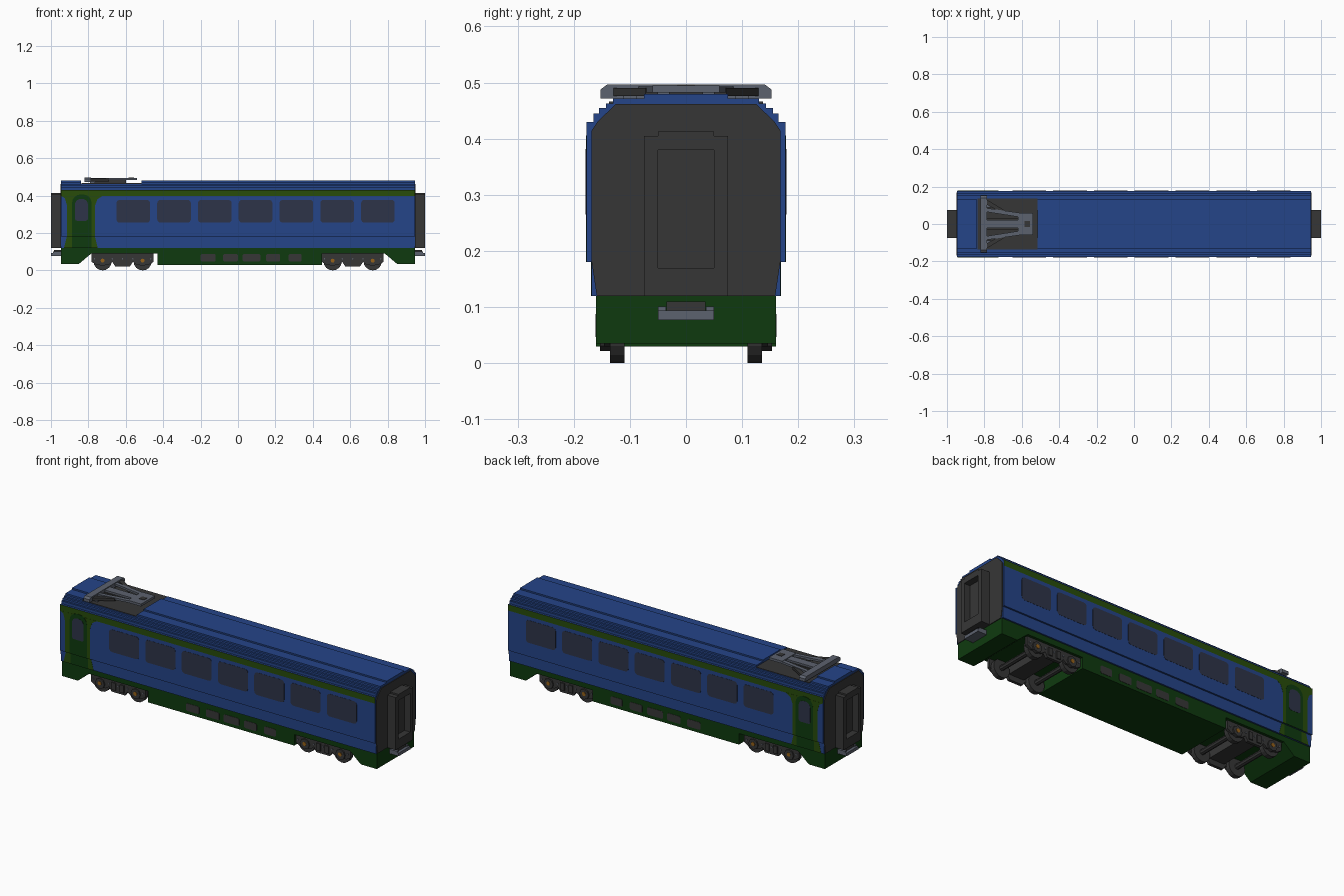
import bpy, bmesh, math
from mathutils import Matrix

cube = bpy.data.objects.get("Cube")
if cube:
    bpy.data.objects.remove(cube, do_unlink=True)


def material(name, rgb):
    m = bpy.data.materials.new(name)
    m.use_nodes = True
    m.diffuse_color = (*rgb, 1)
    bsdf = m.node_tree.nodes["Principled BSDF"]
    bsdf.inputs["Base Color"].default_value = (*rgb, 1)
    bsdf.inputs["Roughness"].default_value = 0.7
    return m


BLUE = material("body blue", (0.018, 0.058, 0.246))
GREEN = material("dark green", (0.0045, 0.042, 0.0045))
OLIVE = material("olive green", (0.021, 0.072, 0.003))
CHARCOAL = material("charcoal", (0.037, 0.037, 0.037))
GLASS = material("window glass", (0.027, 0.034, 0.065))
STEEL = material("steel grey", (0.107, 0.122, 0.156))
GOLD = material("brass", (0.3, 0.12, 0.01))


def finish(name, bm, *mats):
    bmesh.ops.recalc_face_normals(bm, faces=bm.faces)
    me = bpy.data.meshes.new(name)
    bm.to_mesh(me)
    bm.free()
    for m in mats:
        me.materials.append(m)
    ob = bpy.data.objects.new(name, me)
    bpy.context.collection.objects.link(ob)
    return ob


def prism(name, pts, axis, lo, hi, *mats, rule=None):
    """Extrude a 2D outline along an axis; outline uses the other two axes."""
    place = {"x": lambda a, b, t: (t, a, b),
             "y": lambda a, b, t: (a, t, b),
             "z": lambda a, b, t: (a, b, t)}[axis]
    bm = bmesh.new()
    r1 = [bm.verts.new(place(a, b, lo)) for a, b in pts]
    r2 = [bm.verts.new(place(a, b, hi)) for a, b in pts]
    n = len(pts)
    bm.faces.new(r1)
    bm.faces.new(r2)
    for i in range(n):
        j = (i + 1) % n
        bm.faces.new((r1[i], r1[j], r2[j], r2[i]))
    bmesh.ops.recalc_face_normals(bm, faces=bm.faces)
    if rule:
        for f in bm.faces:
            f.material_index = rule(f)
    return finish(name, bm, *mats)


def box(name, x0, x1, y0, y1, z0, z1, mat):
    return prism(name, [(x0, y0), (x1, y0), (x1, y1), (x0, y1)], "z", z0, z1, mat)


def cylinder(name, x, y, z, r, depth, mat, sides=16):
    bm = bmesh.new()
    bmesh.ops.create_cone(bm, cap_ends=True, segments=sides, radius1=r, radius2=r, depth=depth,
                          matrix=Matrix.Translation((x, y, z)) @ Matrix.Rotation(math.pi / 2, 4, "X"))
    return finish(name, bm, mat)


def rounded(x0, x1, z0, z1, rb, rt, steps=4):
    """Rectangle outline with separate bottom and top corner radii."""
    pts = []
    for cx, cz, r, a in ((x1 - rb, z0 + rb, rb, -90), (x1 - rt, z1 - rt, rt, 0),
                         (x0 + rt, z1 - rt, rt, 90), (x0 + rb, z0 + rb, rb, 180)):
        for k in range(steps + 1 if r else 1):
            t = math.radians(a + 90 * k / steps)
            pts.append((cx + r * math.cos(t), cz + r * math.sin(t)))
    return pts


def both(half):
    """Mirror a half outline across the centre line."""
    return half + [(-y, z) for y, z in reversed(half)]


def plate(name, pts, side, y, out, mat):
    prism(name, pts, "y", side * (y - 0.003), side * (y + out), mat)


# Body shell with stepped roof edge; the top band of each wall is olive
shell = both([(0.168, 0.12), (0.168, 0.18), (0.177, 0.18), (0.177, 0.397), (0.177, 0.43),
              (0.165, 0.43), (0.165, 0.445), (0.155, 0.445), (0.155, 0.455),
              (0.143, 0.455), (0.143, 0.463)])
prism("body_shell", shell, "x", -0.946, 0.946, BLUE, OLIVE,
      rule=lambda f: int(abs(f.normal.y) > 0.9 and 0.397 < f.calc_center_median().z < 0.43))

# Raised roof, interrupted by the pantograph well
roof = both([(0.13, 0.46), (0.13, 0.472), (0.075, 0.472), (0.075, 0.48)])
prism("roof_front", roof, "x", -0.946, -0.84, BLUE)
prism("roof_main", roof, "x", -0.515, 0.946, BLUE)
box("pantograph_well", -0.838, -0.517, -0.137, 0.137, 0.46, 0.466, CHARCOAL)

# Skirt with cutouts over the bogies
prism("skirt", [(-0.946, 0.12), (-0.946, 0.035), (-0.85, 0.035), (-0.785, 0.09), (-0.43, 0.09),
                (-0.43, 0.03), (0.45, 0.03), (0.45, 0.09), (0.785, 0.09), (0.85, 0.035),
                (0.946, 0.035), (0.946, 0.12)], "y", -0.16, 0.16, GREEN)

for s, side in ((-1, "right"), (1, "left")):
    # Passenger windows
    for i in range(7):
        c = -0.56 + 0.218 * i
        plate(f"{side}_window_{i + 1}", rounded(c - 0.09, c + 0.09, 0.255, 0.377, 0.018, 0.018),
              s, 0.177, 0.001, GLASS)
    # Door surround, door and door window
    plate(f"{side}_door_surround", [(-0.945, 0.398), (-0.925, 0.385), (-0.915, 0.35), (-0.915, 0.18),
          (-0.765, 0.18), (-0.765, 0.345), (-0.752, 0.38), (-0.725, 0.398)], s, 0.177, 0.0008, OLIVE)
    plate(f"{side}_door_surround_base", [(-0.915, 0.18), (-0.93, 0.12), (-0.75, 0.12), (-0.765, 0.18)],
          s, 0.168, 0.0008, OLIVE)
    plate(f"{side}_door", rounded(-0.887, -0.783, 0.18, 0.406, 0, 0.045), s, 0.177, 0.0016, GREEN)
    plate(f"{side}_door_base", [(-0.887, 0.12), (-0.783, 0.12), (-0.783, 0.18), (-0.887, 0.18)],
          s, 0.168, 0.0016, GREEN)
    plate(f"{side}_door_window", rounded(-0.872, -0.802, 0.265, 0.382, 0.012, 0.03),
          s, 0.177, 0.0024, GLASS)
    # Skirt vents
    for i, (a, b) in enumerate(((-0.2, -0.12), (-0.08, 0), (0.025, 0.12), (0.15, 0.225), (0.27, 0.34))):
        plate(f"{side}_vent_{i + 1}", rounded(a, b, 0.047, 0.088, 0.006, 0.006, 1), s, 0.16, 0.0015, CHARCOAL)

# End walls, gangways and couplers
end_wall = both([(0.159, 0.12), (0.168, 0.18), (0.168, 0.415), (0.158, 0.43), (0.125, 0.462)])
for e, end in ((-1, "front"), (1, "rear")):
    def ebox(name, x0, x1, y0, y1, z0, z1, mat):
        box(f"{end}_{name}", min(e * x0, e * x1), max(e * x0, e * x1), y0, y1, z0, z1, mat)

    prism(f"{end}_end_wall", end_wall, "x", e * 0.943, e * 0.95, CHARCOAL)
    ebox("gangway_door", 0.945, 0.965, -0.052, 0.052, 0.16, 0.385, CHARCOAL)
    for s in (-1, 1):
        y0, y1 = sorted((s * 0.05, s * 0.075))
        ebox(f"gangway_post_{'left' if s > 0 else 'right'}", 0.945, 1.0, y0, y1, 0.12, 0.405, CHARCOAL)
    ebox("gangway_sill", 0.945, 1.0, -0.05, 0.05, 0.12, 0.17, CHARCOAL)
    ebox("gangway_header", 0.945, 1.0, -0.05, 0.05, 0.38, 0.413, CHARCOAL)
    ebox("coupler", 0.945, 1.0, -0.05, 0.05, 0.077, 0.094, STEEL)
    ebox("coupler_block", 0.945, 0.985, -0.035, 0.035, 0.094, 0.11, CHARCOAL)
    for s in (-1, 1):
        ebox(f"coupler_lug_{'left' if s > 0 else 'right'}", 0.945, 0.99, s * 0.043 - 0.007,
             s * 0.043 + 0.007, 0.094, 0.101, STEEL)

# Bogies
for c, bogie in ((-0.617, "front_bogie"), (0.613, "rear_bogie")):
    box(f"{bogie}_bolster", c - 0.045, c + 0.045, -0.13, 0.13, 0.05, 0.092, CHARCOAL)
    for ax in (-1, 1):
        x = c + ax * 0.107
        pair = f"{bogie}_{'rear' if ax > 0 else 'front'}"
        cylinder(f"{pair}_axle", x, 0, 0.05, 0.014, 0.25, CHARCOAL, 8)
        for s, side in ((-1, "right"), (1, "left")):
            cylinder(f"{pair}_{side}_wheel", x, s * 0.1225, 0.049, 0.049, 0.026, CHARCOAL)
            cylinder(f"{pair}_{side}_axle_box", x, s * 0.144, 0.05, 0.028, 0.018, CHARCOAL, 8)
            cylinder(f"{pair}_{side}_hub", x, s * 0.152, 0.052, 0.011, 0.006, GOLD, 8)
    for s, side in ((-1, "right"), (1, "left")):
        frame = [(-0.165, 0.09), (-0.165, 0.045), (-0.14, 0.03), (-0.075, 0.03), (-0.055, 0.045),
                 (-0.04, 0.022), (0.04, 0.022), (0.055, 0.045), (0.075, 0.03), (0.14, 0.03),
                 (0.165, 0.045), (0.165, 0.09)]
        prism(f"{bogie}_{side}_frame", [(c + x, z) for x, z in frame], "y", s * 0.13, s * 0.146, CHARCOAL)
        for k in (-1, 1):
            box(f"{bogie}_{side}_spring_{k + 2}", c + k * 0.025 - 0.012, c + k * 0.025 + 0.012,
                s * 0.146 - 0.006, s * 0.146 + 0.006, 0.035, 0.075, CHARCOAL)
        for k in (-0.15, -0.055, 0, 0.055, 0.15):
            cylinder(f"{bogie}_{side}_bolt", c + k, s * 0.147, 0.062, 0.004, 0.006, STEEL, 6)

# Folded pantograph
prism("pantograph_head", both([(0.152, 0.472), (0.152, 0.488), (0.14, 0.497)]),
      "x", -0.822, -0.785, STEEL)
box("pantograph_base", -0.79, -0.6, -0.03, 0.03, 0.464, 0.482, CHARCOAL)
box("pantograph_arm", -0.79, -0.56, -0.022, 0.022, 0.482, 0.492, STEEL)
box("pantograph_crossbar", -0.62, -0.54, -0.06, 0.06, 0.482, 0.495, STEEL)
box("pantograph_joint", -0.585, -0.555, -0.015, 0.015, 0.49, 0.497, CHARCOAL)
for s, side in ((-1, "right"), (1, "left")):
    prism(f"pantograph_{side}_rod", [(-0.79, s * 0.065), (-0.79, s * 0.085), (-0.6, s * 0.058),
          (-0.6, s * 0.035)], "z", 0.482, 0.493, STEEL)
    prism(f"pantograph_{side}_horn", [(-0.79, s * 0.105), (-0.79, s * 0.132), (-0.69, s * 0.072),
          (-0.69, s * 0.05)], "z", 0.476, 0.49, CHARCOAL)
    box(f"pantograph_{side}_insulator", -0.79, -0.765, s * 0.1 - 0.012, s * 0.1 + 0.012, 0.464, 0.48, STEEL)
